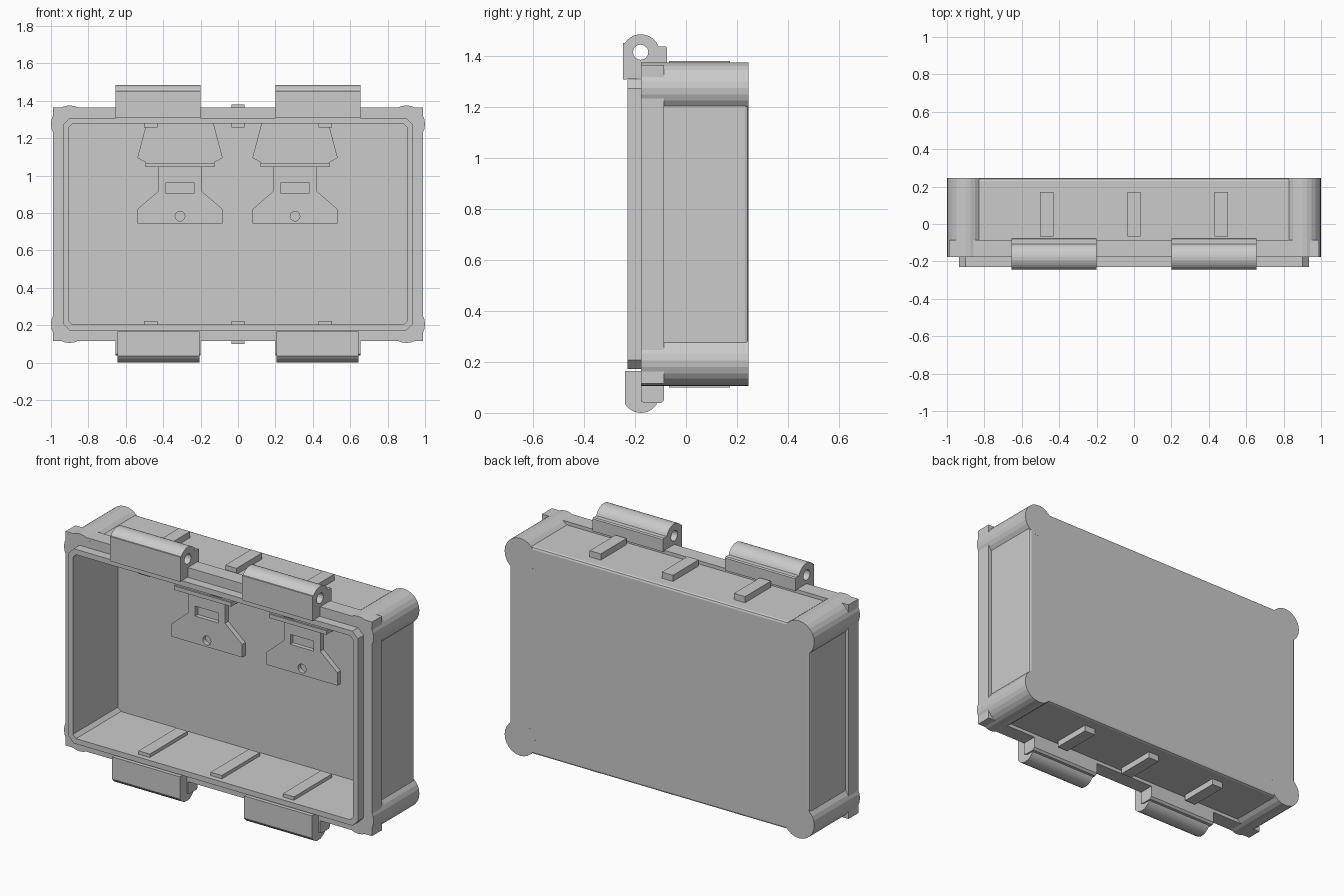
import bpy, bmesh, math
from mathutils import Vector

if "Cube" in bpy.data.objects:
    bpy.data.objects.remove(bpy.data.objects["Cube"])

CZ = 0.74  # height of the case centre line


def finish(name, bm):
    bmesh.ops.recalc_face_normals(bm, faces=bm.faces)
    me = bpy.data.meshes.new(name)
    bm.to_mesh(me)
    bm.free()
    ob = bpy.data.objects.new(name, me)
    bpy.context.collection.objects.link(ob)
    return ob


def prism(name, pts, axis, a, b):
    """Extrude a 2D profile: axis 'x' takes (y, z) points, axis 'y' takes (x, z) points."""
    bm = bmesh.new()
    vs = [bm.verts.new((a, p, q) if axis == 'x' else (p, a, q)) for p, q in pts]
    f = bm.faces.new(vs)
    r = bmesh.ops.extrude_face_region(bm, geom=[f])
    d = Vector((b - a, 0, 0)) if axis == 'x' else Vector((0, b - a, 0))
    bmesh.ops.translate(bm, vec=d, verts=[g for g in r['geom'] if isinstance(g, bmesh.types.BMVert)])
    return finish(name, bm)


def box(name, x0, x1, y0, y1, z0, z1):
    return prism(name, [(x0, z0), (x1, z0), (x1, z1), (x0, z1)], 'y', y0, y1)


def circle(cx, cz, r, n, a0=0.0, a1=None):
    if a1 is None:
        return [(cx + r * math.cos(2 * math.pi * i / n), cz + r * math.sin(2 * math.pi * i / n)) for i in range(n)]
    return [(cx + r * math.cos(math.radians(a0 + (a1 - a0) * i / n)),
             cz + r * math.sin(math.radians(a0 + (a1 - a0) * i / n))) for i in range(n + 1)]


def apply_mods(ob):
    dg = bpy.context.evaluated_depsgraph_get()
    me = bpy.data.meshes.new_from_object(ob.evaluated_get(dg))
    ob.modifiers.clear()
    ob.data = me


def boolean(ob, other, op):
    m = ob.modifiers.new(op, 'BOOLEAN')
    m.operation, m.object, m.solver = op, other, 'EXACT'
    apply_mods(ob)
    bpy.data.objects.remove(other)


# Case body, with a softened rear edge
case = box("case_shell", -0.97, 0.97, -0.15, 0.245, CZ - 0.605, CZ + 0.605)
bm = bmesh.new()
bm.from_mesh(case.data)
rear = [e for e in bm.edges if all(v.co.y > 0.24 for v in e.verts)]
bmesh.ops.bevel(bm, geom=rear, offset=0.014, segments=2, profile=0.5, affect='EDGES')
bm.to_mesh(case.data)
bm.free()

# Front flange and four round corner posts
boolean(case, box("flange", -0.99, 0.99, -0.177, -0.086, CZ - 0.625, CZ + 0.625), 'UNION')
for sx in (-1, 1):
    for sz in (-1, 1):
        post = prism("post", circle(sx * 0.9, CZ + sz * 0.535, 0.1, 24), 'y', -0.1771, 0.2451)
        boolean(case, post, 'UNION')

# Sealing lip with chamfered corners, then the hollow
w, h, c = 0.935, 0.568, 0.035
lip = [(-w + c, CZ - h), (w - c, CZ - h), (w, CZ - h + c), (w, CZ + h - c),
       (w - c, CZ + h), (-w + c, CZ + h), (-w, CZ + h - c), (-w, CZ - h + c)]
boolean(case, prism("lip", lip, 'y', -0.23, -0.12), 'UNION')
w, h, c = 0.905, 0.537, 0.02
hollow = [(-w + c, CZ - h), (w - c, CZ - h), (w, CZ - h + c), (w, CZ + h - c),
          (w - c, CZ + h), (-w + c, CZ + h), (-w, CZ + h - c), (-w, CZ - h + c)]
boolean(case, prism("hollow", hollow, 'y', -0.4, 0.185), 'DIFFERENCE')

# Ribs outside and inside, top and bottom
for i, x in enumerate((-0.466, 0.0, 0.466)):
    for s, side in ((1, "top"), (-1, "bottom")):
        z = sorted((CZ + s * 0.6, CZ + s * 0.641))
        box(f"outer_rib_{side}_{i}", x - 0.036, x + 0.036, -0.066, 0.172, *z)
        z = sorted((CZ + s * 0.517, CZ + s * 0.545))
        box(f"inner_rib_{side}_{i}", x - 0.036, x + 0.036, -0.2, 0.15, *z)

# Hinge and latch profiles in (y, z)
hinge = [(-0.247, 1.308), (-0.247, 1.452), (-0.235, 1.452)]
hinge += circle(-0.177, 1.41, 0.075, 10, 146, 34)
hinge += [(-0.108, 1.438), (-0.08, 1.438), (-0.074, 1.432), (-0.074, 1.36), (-0.17, 1.36), (-0.17, 1.312)]
latch = [(-0.24, 0.165), (-0.177, 0.165), (-0.177, 0.115), (-0.115, 0.115), (-0.115, 0.036)]
latch += circle(-0.177, 0.073, 0.073, 10, -34, -146)
latch += [(-0.24, 0.035)]
latch_back = [(-0.177, 0.12), (-0.177, 0.045), (-0.16, 0.038), (-0.098, 0.038), (-0.086, 0.05), (-0.086, 0.12)]

# Back-wall bracket profiles relative to the bracket centre, in (x, z)
half_upper = [(0.18, 1.277), (0.228, 1.095), (0.18, 1.068)]
half_lower = [(0.118, 1.06), (0.118, 0.915), (0.228, 0.82), (0.228, 0.745)]


def mirrored(half, cx):
    return [(cx + x, z) for x, z in half] + [(cx - x, z) for x, z in reversed(half)]


for s, side, bx in ((-1, "left", -0.31), (1, "right", 0.305)):
    # Top hinge with pin hole
    x0, x1 = sorted((s * 0.2, s * 0.655))
    ob = prism("top_hinge_" + side, hinge, 'x', x0, x1)
    boolean(ob, prism("pin", circle(-0.178, 1.415, 0.03, 16), 'x', x0 - 0.1, x1 + 0.1), 'DIFFERENCE')
    # Bottom latch
    x0, x1 = sorted((s * 0.207, s * 0.645))
    prism("bottom_latch_" + side, latch, 'x', x0, x1)
    x0, x1 = sorted((s * 0.2, s * 0.655))
    prism("bottom_latch_mount_" + side, latch_back, 'x', x0, x1)
    # Bracket: upper flare, cross bar, lower plate with slot and screw hole
    prism("bracket_upper_" + side, mirrored(half_upper, bx), 'y', 0.125, 0.188)
    box("bracket_bar_" + side, bx - 0.185, bx + 0.185, 0.115, 0.188, 1.045, 1.068)
    plate = prism("bracket_plate_" + side, mirrored(half_lower, bx), 'y', 0.155, 0.188)
    boolean(plate, box("slot", bx - 0.075, bx + 0.075, 0.1, 0.18, 0.905, 0.963), 'DIFFERENCE')
    boolean(plate, prism("screw", circle(bx, 0.783, 0.026, 16), 'y', 0.1, 0.18), 'DIFFERENCE')
